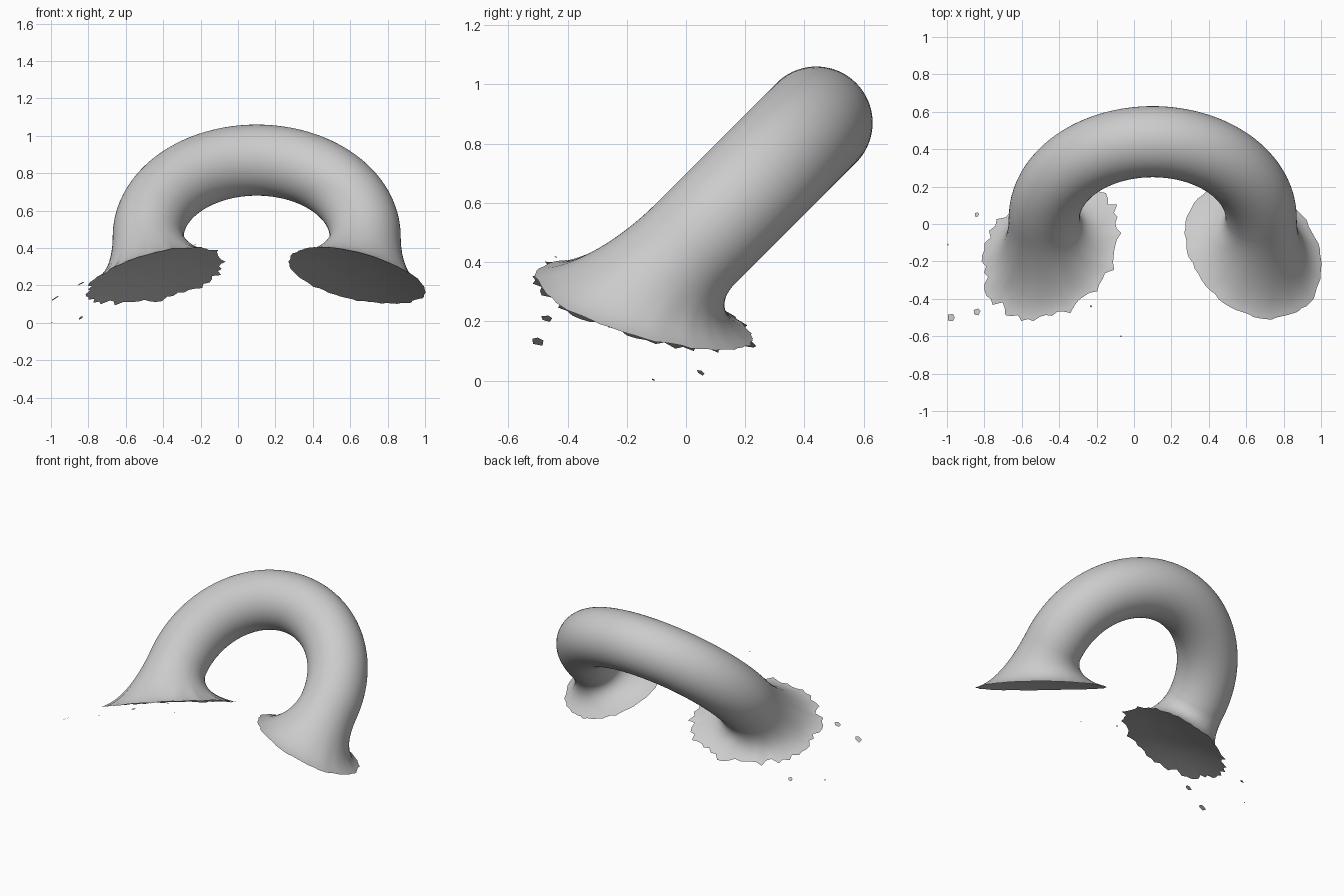
import bpy, bmesh, math, random
from mathutils import Vector

random.seed(4)
cube = bpy.data.objects.get("Cube")
if cube:
    bpy.data.objects.remove(cube, do_unlink=True)

grey = bpy.data.materials.new("plain_grey")
grey.use_nodes = True
grey.diffuse_color = (0.6, 0.6, 0.6, 1)
grey.node_tree.nodes["Principled BSDF"].inputs["Base Color"].default_value = (0.6, 0.6, 0.6, 1)

MID_X = 0.1                              # mirror plane of the arch
CENTRE = Vector((MID_X, 0.03, 0.46))     # centre of the half ring
MAJOR, MINOR, SIDES = 0.58, 0.19, 72
TILT = Vector((0, 1, 1)).normalized()    # direction in which the arch leans
ACROSS = Vector((0, -1, 1)).normalized()


def ground(x, y):
    """Height of the large domed surface on which the feet lie."""
    return -1.505 + math.sqrt(3.92 - (x - MID_X) ** 2 - (y + 0.78) ** 2)


def finish(name, bm, smooth=True):
    bmesh.ops.recalc_face_normals(bm, faces=bm.faces)
    mesh = bpy.data.meshes.new(name)
    bm.to_mesh(mesh)
    bm.free()
    mesh.materials.append(grey)
    obj = bpy.data.objects.new(name, mesh)
    bpy.context.collection.objects.link(obj)
    if smooth:
        bpy.ops.object.select_all(action='DESELECT')
        obj.select_set(True)
        bpy.context.view_layer.objects.active = obj
        bpy.ops.object.shade_smooth_by_angle(angle=math.radians(40))
    return obj


def loft(bm, rings):
    """Skin closed rings of points and return the vertices of the last ring."""
    loops = [[bm.verts.new(p) for p in ring] for ring in rings]
    for a, b in zip(loops, loops[1:]):
        for i in range(SIDES):
            j = (i + 1) % SIDES
            bm.faces.new((a[i], a[j], b[j], b[i]))
    return loops[-1]


def tube_ring(angle):
    """One cross-section of the leaning half ring."""
    out = Vector((math.cos(angle), 0, 0)) + TILT * math.sin(angle)
    turns = [math.tau * i / SIDES for i in range(SIDES)]
    return [CENTRE + out * (MAJOR + MINOR * math.cos(t)) + ACROSS * MINOR * math.sin(t)
            for t in turns]


# Leaning arch
bm = bmesh.new()
loft(bm, [tube_ring(math.pi * i / 64) for i in range(65)])
finish("arch", bm)


def make_foot(name, side, ragged):
    """Flared foot that blends from the tube end into the domed surface."""
    top = tube_ring(0 if side > 0 else math.pi)
    cx, cy = MID_X + side * 0.54, -0.14
    rim, inner = [], []
    for i in range(SIDES):
        t = math.tau * i / SIDES
        size = 0.365 + random.uniform(-ragged, ragged)
        dx = side * size * math.cos(t)
        dy = -size * math.sin(t + 0.25)
        rim.append(Vector((cx + dx, cy + dy, ground(cx + dx, cy + dy))))
        # Handle point keeps the skirt tangent to the surface, free of the ragged edge
        hx = cx + side * 0.255 * math.cos(t)
        hy = cy - 0.255 * math.sin(t + 0.25)
        inner.append(Vector((hx, hy, ground(hx, hy) + 0.015)))
    rings = []
    for k in range(17):
        f = k / 16
        g = 1 - f
        ring = []
        for p, q, r in zip(top, inner, rim):
            handle = p - TILT * 0.35 * (r - p).length
            ring.append(p * g**3 + handle * 3 * g * g * f + q * 3 * g * f * f + r * f**3)
        rings.append(ring)
    # Underside following the dome
    for scale in (0.75, 0.5, 0.25):
        ring = []
        for p in rim:
            x, y = cx + (p.x - cx) * scale, cy + (p.y - cy) * scale
            ring.append(Vector((x, y, ground(x, y) - 0.002)))
        rings.append(ring)
    bm = bmesh.new()
    bm.faces.new(loft(bm, rings))
    finish(name, bm)


make_foot("left_foot", 1, 0.007)
make_foot("right_foot", -1, 0.022)

# Small flakes broken off the ragged edge
flakes = [(-0.98, -0.50, 0.022), (-0.84, -0.47, 0.02), (-0.84, 0.05, 0.013),
          (-0.995, -0.11, 0.005), (-0.23, -0.44, 0.007), (-0.07, -0.6, 0.005)]
bm = bmesh.new()
for x, y, size in flakes:
    corners = []
    for k in range(5):
        t = math.tau * k / 5 + random.uniform(-0.3, 0.3)
        px, py = x + size * math.cos(t), y + size * math.sin(t)
        corners.append(bm.verts.new((px, py, ground(px, py))))
    bm.faces.new(corners)
finish("flakes", bm, smooth=False)
